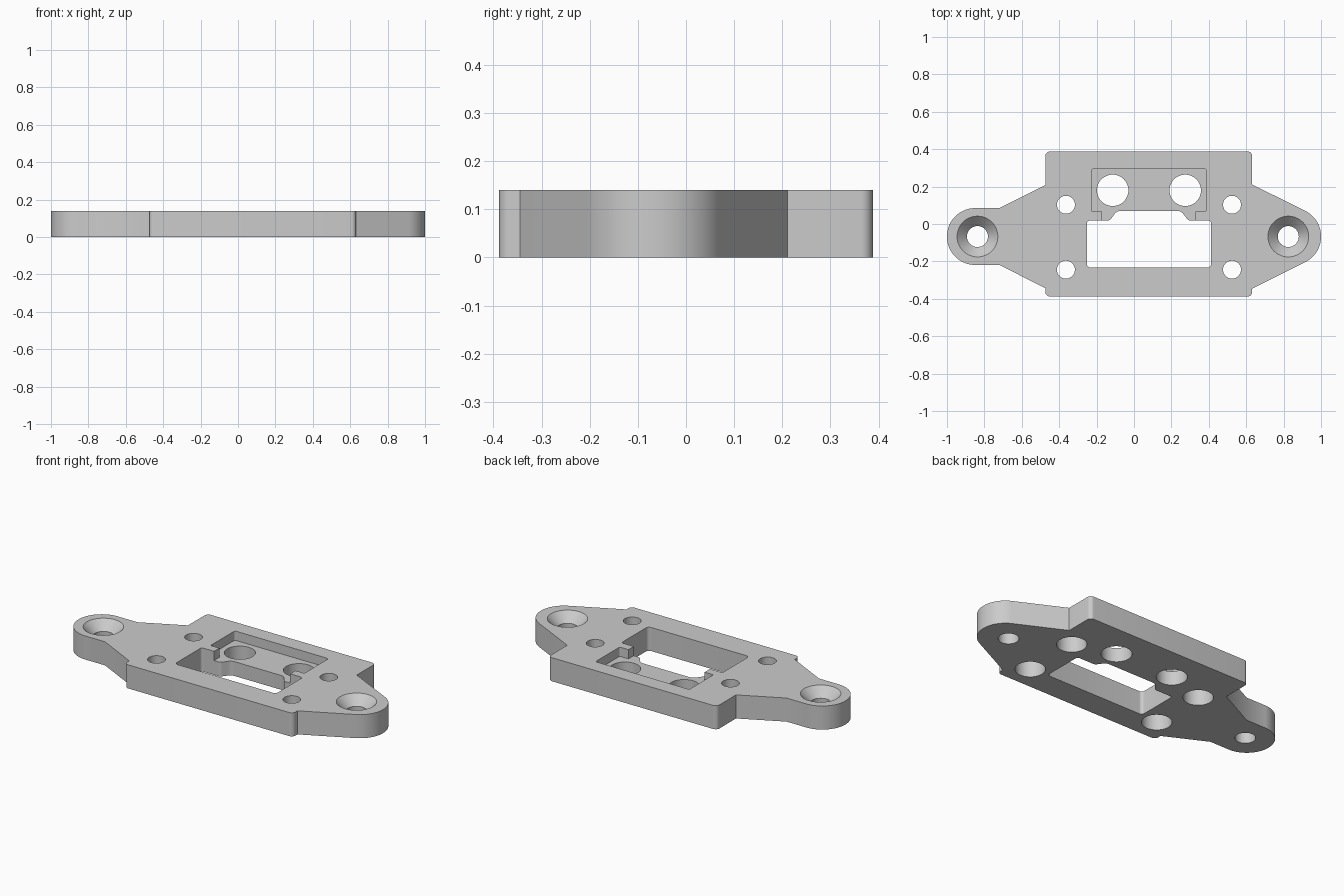
import bpy, bmesh
from math import cos, sin, tan, pi
from mathutils import Vector

H = 0.14          # plate thickness
MID = 0.08        # centre line of the window and holes

if "Cube" in bpy.data.objects:
    bpy.data.objects.remove(bpy.data.objects["Cube"])

grey = bpy.data.materials.new("light grey")
grey.use_nodes = True
grey.diffuse_color = (0.6, 0.6, 0.6, 1)
grey.node_tree.nodes["Principled BSDF"].inputs["Base Color"].default_value = (0.6, 0.6, 0.6, 1)


def rounded(points, steps=8):
    """Round each (x, y, radius) corner of a polygon."""
    out = []
    for i, (x, y, r) in enumerate(points):
        p = Vector((x, y))
        if r == 0:
            out.append(p)
            continue
        a = (Vector(points[i - 1][:2]) - p).normalized()
        b = (Vector(points[(i + 1) % len(points)][:2]) - p).normalized()
        half = a.angle(b) / 2
        centre = p + (a + b).normalized() * r / sin(half)
        start = p + a * r / tan(half) - centre
        end = p + b * r / tan(half) - centre
        sweep = pi - 2 * half
        n = steps * 3 if r > 0.1 else steps
        for k in range(n + 1):
            u = k / n * sweep
            out.append(centre + (start * sin(sweep - u) + end * sin(u)) / sin(sweep))
    return out


def make_object(name, bm):
    bmesh.ops.recalc_face_normals(bm, faces=bm.faces)
    mesh = bpy.data.meshes.new(name)
    bm.to_mesh(mesh)
    bm.free()
    mesh.materials.append(grey)
    ob = bpy.data.objects.new(name, mesh)
    bpy.context.collection.objects.link(ob)
    return ob


def prism(name, points, z0, z1):
    """Extruded polygon with rounded corners."""
    bm = bmesh.new()
    outline = rounded(points)
    low = [bm.verts.new((p.x, p.y, z0)) for p in outline]
    high = [bm.verts.new((p.x, p.y, z1)) for p in outline]
    bm.faces.new(low)
    bm.faces.new(high)
    for i in range(len(low)):
        bm.faces.new((low[i - 1], low[i], high[i], high[i - 1]))
    return make_object(name, bm)


def lathe(name, x, y, profile, n=48):
    """Solid of revolution from (radius, z) rings, bottom to top."""
    bm = bmesh.new()
    rings = [[bm.verts.new((x + r * cos(2 * pi * k / n), y + r * sin(2 * pi * k / n), z))
              for k in range(n)] for r, z in profile]
    for lo, hi in zip(rings, rings[1:]):
        for k in range(n):
            j = (k + 1) % n
            bm.faces.new((lo[k], lo[j], hi[j], hi[k]))
    bm.faces.new(rings[0])
    bm.faces.new(rings[-1])
    return make_object(name, bm)


# Plate outline: necked lug on the left, tapered lug on the right
ear, c = 0.152, 0.025
lx, rx, e = -0.474, 0.632, 0.388
ey = -0.067
plate = prism("mounting_plate", [
    (-1, ey + ear, ear - 0.001), (-1, ey - ear, ear - 0.001), (-0.72, ey - ear, 0),
    (lx, -0.343, 0), (lx, -e, c), (rx, -e, c), (rx, -0.345, 0),
    (1, ey - 0.095, ear), (1, ey + 0.095, ear), (rx, 0.211, 0),
    (rx, e, c), (lx, e, c), (lx, 0.208, 0), (-0.72, ey + ear, 0)], 0, H)

cutters = []

# Through window with a raised, curved upper edge
w, t = 0.332, 0.018
cutters.append(prism("window_cutter", [
    (MID - w, -0.233, 0.02), (MID + w, -0.233, 0.02), (MID + w, t, 0.015),
    (MID + 0.21, t, 0.025), (MID + 0.172, 0.07, 0.04),
    (MID - 0.172, 0.07, 0.04), (MID - 0.21, t, 0.025), (MID - w, t, 0.015)], -0.1, H + 0.1))

# Shallow pocket opening into the window
p, q = 0.308, 0.25
cutters.append(prism("pocket_cutter", [
    (MID - p, 0.068, 0.008), (MID - q, 0.068, 0), (MID - q, -0.02, 0),
    (MID + q, -0.02, 0), (MID + q, 0.068, 0), (MID + p, 0.068, 0.008),
    (MID + p, 0.295, 0.012), (MID - p, 0.295, 0.012)], H - 0.055, H + 0.1))

# Countersunk lug holes
for x in (-0.837, 0.825):
    cutters.append(lathe("countersink_cutter", x, ey,
                         [(0.056, -0.1), (0.056, H - 0.054), (0.109, H), (0.109, H + 0.1)]))

# Four screw holes, counterbored from below
for x in (-0.364, 0.524):
    for y in (0.103, -0.244):
        cutters.append(lathe("screw_hole_cutter", x, y,
                             [(0.082, -0.1), (0.082, 0.095), (0.048, 0.095), (0.048, H + 0.1)]))

# Two large holes in the pocket
for side in (-1, 1):
    cutters.append(lathe("large_hole_cutter", MID + side * 0.194, 0.18,
                         [(0.084, -0.1), (0.084, H + 0.1)]))

# Cut everything out of the plate
bpy.context.view_layer.objects.active = plate
for cutter in cutters:
    mod = plate.modifiers.new("cut", "BOOLEAN")
    mod.operation = "DIFFERENCE"
    mod.solver = "EXACT"
    mod.object = cutter
    bpy.ops.object.modifier_apply(modifier=mod.name)
    bpy.data.objects.remove(cutter)

bpy.ops.object.select_all(action="DESELECT")
plate.select_set(True)
bpy.ops.object.shade_smooth_by_angle(angle=pi / 6)
